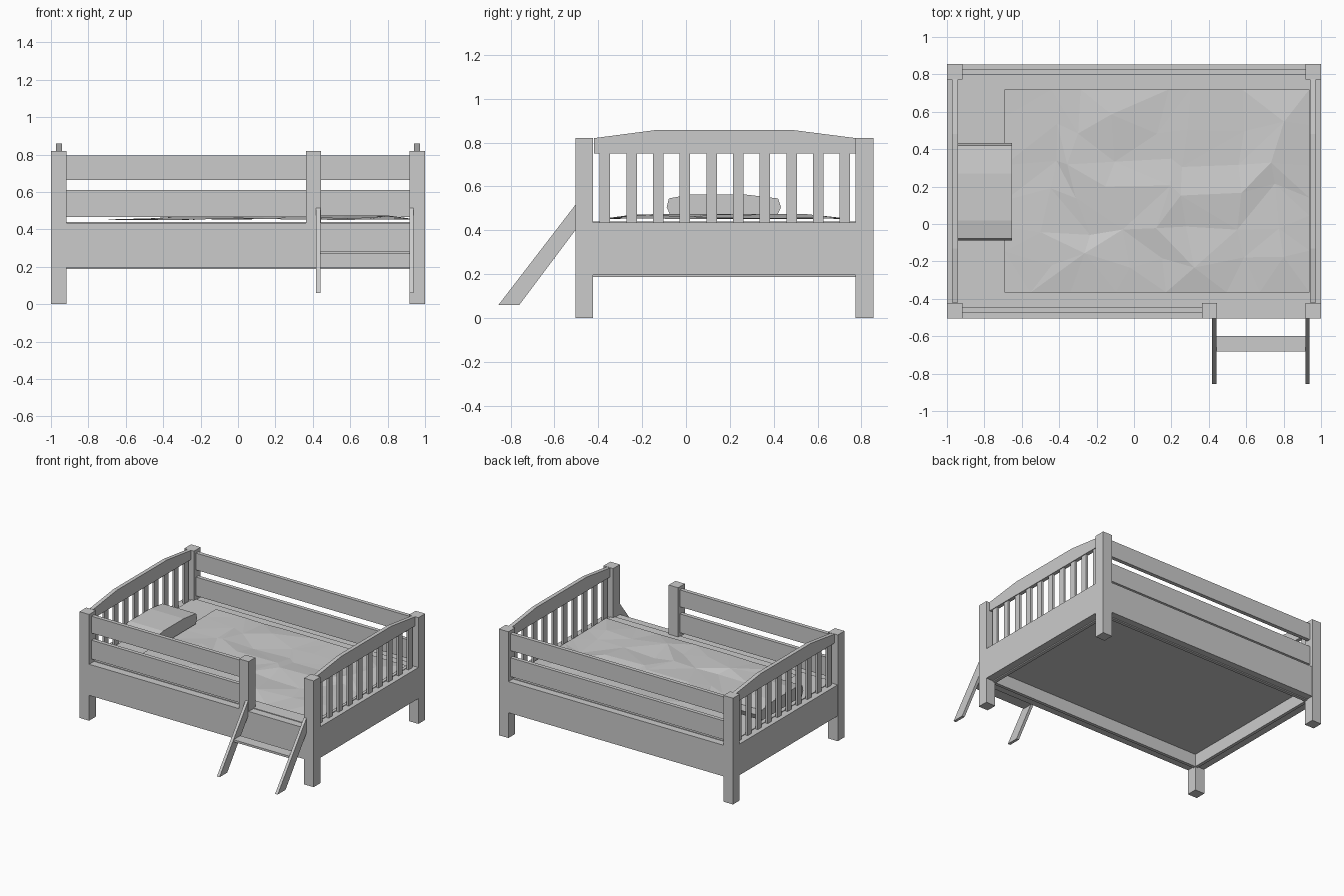
import bpy, bmesh, random

if "Cube" in bpy.data.objects:
    bpy.data.objects.remove(bpy.data.objects["Cube"])

random.seed(4)


def mesh_object(name, verts, faces):
    me = bpy.data.meshes.new(name)
    me.from_pydata(verts, [], faces)
    bm = bmesh.new()
    bm.from_mesh(me)
    bmesh.ops.recalc_face_normals(bm, faces=bm.faces)
    bm.to_mesh(me)
    bm.free()
    ob = bpy.data.objects.new(name, me)
    bpy.context.collection.objects.link(ob)
    return ob


def extrude_x(name, profile, x0, x1):
    """Closed (y, z) profile extruded from x0 to x1."""
    n = len(profile)
    verts = [(x, y, z) for x in (x0, x1) for y, z in profile]
    faces = [tuple(range(n)), tuple(range(n, 2 * n))]
    faces += [(i, (i + 1) % n, n + (i + 1) % n, n + i) for i in range(n)]
    return mesh_object(name, verts, faces)


def box(name, x0, x1, y0, y1, z0, z1):
    return extrude_x(name, [(y0, z0), (y1, z0), (y1, z1), (y0, z1)], x0, x1)


F, B = -0.505, 0.855     # front and back of the bed frame
P = 0.082                # post thickness

# Corner posts and the short post beside the ladder opening
for x in (-1, 1 - P):
    for y in (F, B - P):
        box("corner_post", x, x + P, y, y + P, 0, 0.82)
box("guard_post", 0.363, 0.444, F, F + P, 0.435, 0.82)

# Lower side boards with inner support rails
box("front_board", -0.92, 0.92, F + 0.001, -0.445, 0.195, 0.435)
box("back_board", -0.92, 0.92, 0.80, B - 0.001, 0.195, 0.435)
box("front_inner_rail", -0.94, 0.94, -0.445, -0.42, 0.187, 0.42)
box("back_inner_rail", -0.94, 0.94, 0.775, 0.80, 0.187, 0.42)

# Guard rails: the front pair stops at the ladder opening
for z0, z1 in ((0.465, 0.61), (0.665, 0.795)):
    box("front_guard_rail", -0.92, 0.363, -0.475, -0.445, z0, z1)
    box("back_guard_rail", -0.92, 0.92, 0.80, 0.83, z0, z1)

# Headboard and footboard
arch = [(-0.42, 0.75), (0.775, 0.75), (0.775, 0.82), (0.48, 0.858),
        (-0.13, 0.858), (-0.42, 0.82)]
for s, name in ((-1, "headboard"), (1, "footboard")):
    extrude_x(name + "_top_rail", arch, s * 0.942, s * 0.972)
    box(name + "_lower_board", s * 0.94, s * 0.999, F + P, B - P, 0.195, 0.435)
    box(name + "_inner_rail", s * 0.915, s * 0.94, -0.42, 0.775, 0.187, 0.42)
    for i in range(10):
        y = -0.37 + i * 0.1216
        box(name + "_slat", s * 0.948, s * 0.966, y - 0.024, y + 0.024, 0.43, 0.755)

# Mattress
box("mattress", -0.94, 0.94, -0.445, 0.80, 0.285, 0.44)

# Crumpled low-poly blanket: long, gentle folds
nx, ny = 8, 6
bm = bmesh.new()
grid = []
for j in range(ny + 1):
    for i in range(nx + 1):
        edge_x, edge_y = i in (0, nx), j in (0, ny)
        x = -0.692 + 1.63 * i / nx + (0 if edge_x else random.uniform(-0.08, 0.08))
        y = -0.365 + 1.085 * j / ny + (0 if edge_y else random.uniform(-0.06, 0.06))
        z = random.uniform(0.45, 0.456) if edge_x or edge_y else random.uniform(0.45, 0.474)
        grid.append(bm.verts.new((x, y, z)))
for j in range(ny):
    for i in range(nx):
        a = j * (nx + 1) + i
        b, c, d = a + 1, a + nx + 2, a + nx + 1
        tris = ((a, b, c), (a, c, d)) if random.random() < 0.5 else ((a, b, d), (b, c, d))
        for t in tris:
            bm.faces.new([grid[k] for k in t])
me = bpy.data.meshes.new("blanket")
bm.to_mesh(me)
bm.free()
bpy.context.collection.objects.link(bpy.data.objects.new("blanket", me))

# Pillow: faceted cushion with a crowned top and slim sides
extrude_x("pillow", [(-0.07, 0.465), (-0.088, 0.505), (-0.078, 0.545), (0.02, 0.563),
                     (0.27, 0.563), (0.42, 0.545), (0.433, 0.505), (0.415, 0.465)],
          -0.94, -0.652)

# Ladder: two slanted sides and one step
side = [(-0.855, 0.06), (-0.76, 0.06), (-0.505, 0.40), (-0.505, 0.515)]
for x in (0.418, 0.916):
    extrude_x("ladder_side", side, x, x + 0.022)
box("ladder_step", 0.44, 0.916, -0.682, -0.60, 0.268, 0.284)
